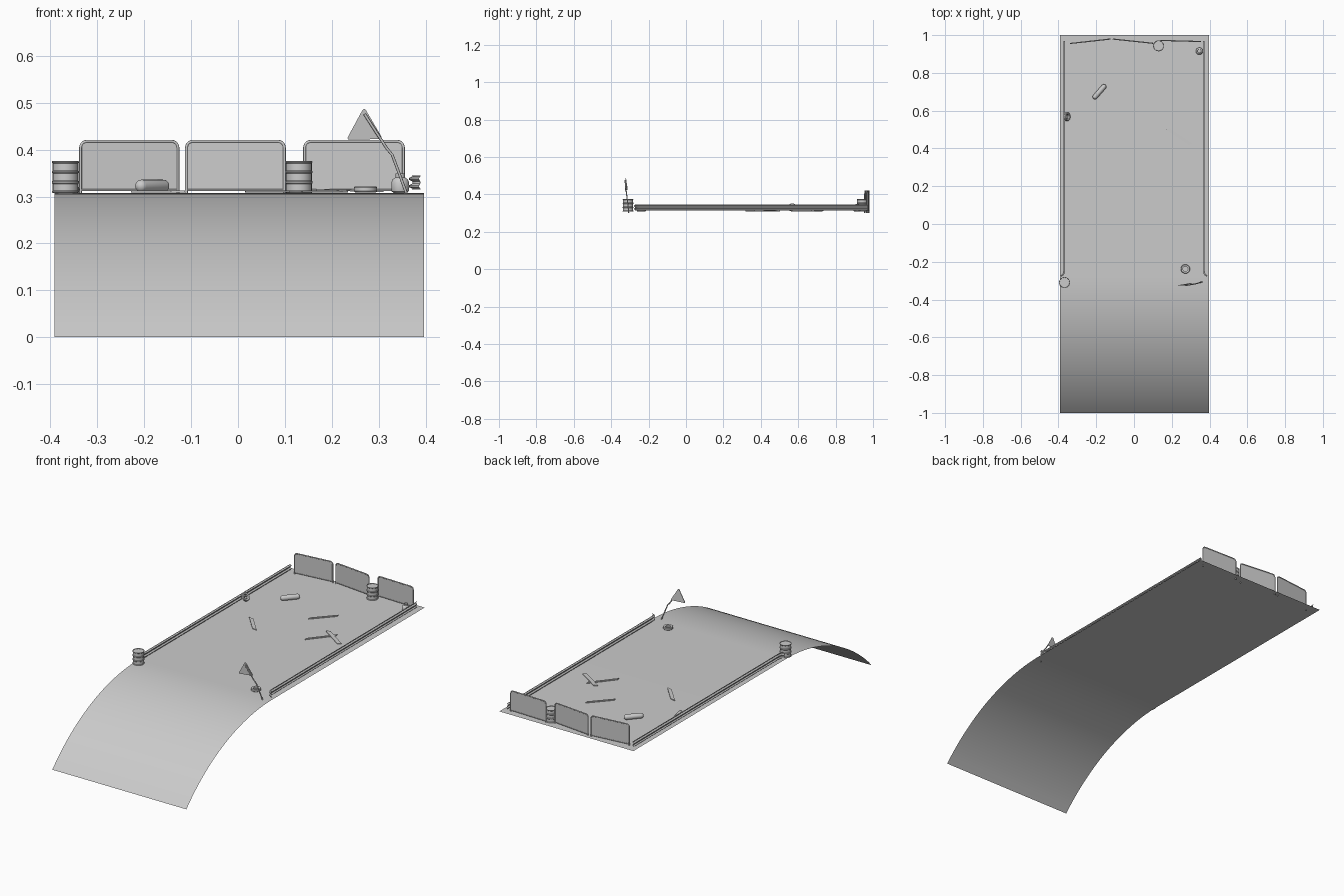
import bpy, bmesh, math
from mathutils import Vector, Matrix

if "Cube" in bpy.data.objects:
    bpy.data.objects.remove(bpy.data.objects["Cube"])

TOP = 0.308  # road deck height


def make(name, verts, faces, smooth=True, fix=True, angle=35):
    me = bpy.data.meshes.new(name)
    me.from_pydata(verts, [], faces)
    if fix:
        bm = bmesh.new()
        bm.from_mesh(me)
        bmesh.ops.recalc_face_normals(bm, faces=bm.faces)
        bm.to_mesh(me)
        bm.free()
    ob = bpy.data.objects.new(name, me)
    bpy.context.collection.objects.link(ob)
    if smooth:
        bpy.ops.object.select_all(action='DESELECT')
        ob.select_set(True)
        bpy.context.view_layer.objects.active = ob
        bpy.ops.object.shade_smooth_by_angle(angle=math.radians(angle))
    return ob


def lathe(name, prof, loc, rot=None, n=24, closed=False):
    verts = [(r * math.cos(2 * math.pi * k / n), r * math.sin(2 * math.pi * k / n), z)
             for r, z in prof for k in range(n)]
    m = len(prof)
    faces = [(i * n + k, i * n + (k + 1) % n, (i + 1) % m * n + (k + 1) % n, (i + 1) % m * n + k)
             for i in range(m if closed else m - 1) for k in range(n)]
    if not closed:
        faces += [tuple(range(n)), tuple(range((m - 1) * n, m * n))]
    ob = make(name, verts, faces)
    ob.matrix_world = Matrix.Translation(loc) @ (rot or Matrix())
    return ob


def loft(name, rings, close_ring=True, **kw):
    n = len(rings[0])
    verts = [v for r in rings for v in r]
    faces = [(i * n + k, i * n + (k + 1) % n, (i + 1) * n + (k + 1) % n, (i + 1) * n + k)
             for i in range(len(rings) - 1) for k in range(n if close_ring else n - 1)]
    if close_ring:
        faces += [tuple(range(n)), tuple(range((len(rings) - 1) * n, len(rings) * n))]
    return make(name, verts, faces, **kw)


def tube(name, pts, radius, n=8):
    pts = [Vector(p) for p in pts]
    rings = []
    for i, p in enumerate(pts):
        t = (pts[min(i + 1, len(pts) - 1)] - pts[max(i - 1, 0)]).normalized()
        u = t.cross(Vector((0, 1, 0.05))).normalized()
        w = t.cross(u)
        rings.append([p + radius * (math.cos(2 * math.pi * k / n) * u + math.sin(2 * math.pi * k / n) * w)
                      for k in range(n)])
    return loft(name, rings, angle=50)


def rounded(corners, r, steps=5):
    # rounds each corner of a closed 2D outline
    out = []
    c = [Vector(p) for p in corners]
    for i, p in enumerate(c):
        a = p + (c[i - 1] - p).normalized() * r
        b = p + (c[(i + 1) % len(c)] - p).normalized() * r
        for k in range(steps + 1):
            t = k / steps
            out.append(a * (1 - t) ** 2 + p * 2 * t * (1 - t) + b * t * t)
    return out


# road sheet: flat deck that bends down in an arc at the front
R, Y0 = 0.998, -0.28
path = [(1.0, TOP)]
for k in range(25):
    y = Y0 - 0.72 * k / 24
    path.append((y, TOP - R + math.sqrt(R * R - (y - Y0) ** 2)))
path[-1] = (-1.0, 0.0)
loft("road_sheet", [[(-0.391, y, z), (0.397, y, z)] for y, z in path[::-1]],
     close_ring=False, fix=False).data.flip_normals()
sheet = bpy.data.objects["road_sheet"]
if sheet.data.polygons[0].normal.z < 0:
    sheet.data.flip_normals()

# guard rails: corrugated section with a flared front end
section = [(0, .315), (.001, .317), (-.006, .320), (-.006, .324), (.001, .328), (.001, .332),
           (-.006, .336), (-.006, .340), (.001, .343), (0, .345)]
sweep = [(.371, .97), (.371, -.245), (.372, -.255), (.375, -.264), (.380, -.270), (.388, -.273)]
for s, side in ((-1, "left"), (1, "right")):
    rings = []
    for i, (x, y) in enumerate(sweep):
        a, b = sweep[max(i - 1, 0)], sweep[min(i + 1, len(sweep) - 1)]
        t = Vector((b[0] - a[0], b[1] - a[1])).normalized()
        nx, ny = -t.y, t.x
        o = [(s * (x + d * nx), y + d * ny, z) for d, z in section]
        q = [(s * (x + (d + .002) * nx), y + (d + .002) * ny, z) for d, z in section]
        rings.append(o + q[::-1])
    loft(side + "_guard_rail", rings)

# fence panels across the back: tube frame around a thin plate
for i, (xa, ya, xb, yb) in enumerate([(-.336, .956, -.128, .979), (-.110, .979, .099, .957),
                                      (.142, .972, .353, .966)]):
    out = rounded([(0, .300), (0, .418), (1, .418), (1, .300)], .001)
    L = xb - xa

    def P(u, z, off=0):
        return Vector((xa + u, ya + (yb - ya) * u / L + off, z))
    arch = [P(0, .301)]
    for cx, a0 in ((.014, math.pi), (L - .014, math.pi / 2)):
        for k in range(6):
            a = a0 - k / 5 * math.pi / 2
            arch.append(P(cx + .014 * math.cos(a), .404 + .014 * math.sin(a)))
    arch.append(P(L, .301))
    tube(f"fence_frame_{i + 1}", arch, .003)
    tube(f"fence_bottom_bar_{i + 1}", [P(0, .314), P(L, .314)], .0022)
    flat = [P(0, .313)] + arch[1:-1] + [P(L, .313)]
    loft(f"fence_plate_{i + 1}", [[p + Vector((0, d, 0)) for p in flat] for d in (-.001, .001)])

# ribbed barrels
barrel = [(.026, .002), (.027, 0), (.029, .001), (.029, .003), (.0275, .005), (.0275, .019),
          (.029, .021), (.029, .024), (.0275, .026), (.0275, .041), (.029, .043), (.029, .046),
          (.0275, .048), (.0275, .063), (.029, .065), (.029, .067), (.027, .068), (.026, .065)]
for i, (x, y) in enumerate([(-.368, -.31), (.13, .943)]):
    lathe(f"barrel_{i + 1}", barrel, (x, y, TOP))

# tyres: one flat, one leaning on the left rail
tyre = [(.013, -.005), (.016, -.0065), (.022, -.0065), (.0245, -.004), (.0245, .004),
        (.022, .0065), (.016, .0065), (.013, .005)]
lathe("flat_tyre", tyre, (.272, -.238, TOP + .0075), closed=True)
lathe("leaning_tyre", [(r * .95, z) for r, z in tyre], (-.354, .568, TOP + .022),
      Matrix.Rotation(math.radians(55), 4, 'Y'), closed=True)

# small gas bottle in the back corner
lathe("gas_bottle", [(.014, 0), (.018, .003), (.019, .008), (.019, .022), (.016, .029), (.010, .033),
                     (.010, .041), (.008, .041), (.008, .035), (.003, .035)], (.346, .915, TOP))

# gas cylinder lying on the deck
cap = [(.0135 * math.sin(a), -.035 - .0135 * math.cos(a))
       for a in [math.radians(8 + 82 * k / 5) for k in range(6)]]
lathe("lying_cylinder", cap + [(r, -z) for r, z in cap[::-1]], (-.183, .70, TOP + .0145),
      Matrix.Rotation(math.radians(49), 4, 'Z') @ Matrix.Rotation(math.pi / 2, 4, 'Y'), n=16)

# bent warning sign
tube("sign_post", [(.361, -.306, .302), (.345, -.311, .346), (.329, -.316, .389),
                   (.318, -.318, .402), (.295, -.322, .437), (.270, -.326, .476)], .003)
tri = rounded([(.231, .421), (.309, .423), (.269, .491)], .009)
loft("sign_plate", [[(x, -.322 + (x - .27) * .17 + d - (z - .45) * .05, z) for x, z in tri]
                    for d in (0, .003)])


# loose planks with broken, slanted ends
def plank(name, a, b, w, z0=0.0, z1=0.0, t=.004, slant=.01):
    a, b = Vector((*a, TOP + .001 + z0)), Vector((*b, TOP + .001 + z1))
    d = (b - a).normalized()
    n = Vector((-d.y, d.x, 0)).normalized() * w / 2
    foot = [a + n + d * slant, a - n, b - n - d * slant, b + n]
    loft(name, [foot, [p + Vector((0, 0, t)) for p in foot]], smooth=False)


plank("plank_1", (.012, .571), (.114, .683), .011)
plank("plank_2", (.133, .370), (.237, .498), .011)
plank("plank_3", (.173, .506), (.305, .418), .020, .004, .001, .003)
plank("plank_4", (-.222, .426), (-.120, .313), .018, slant=.025)
